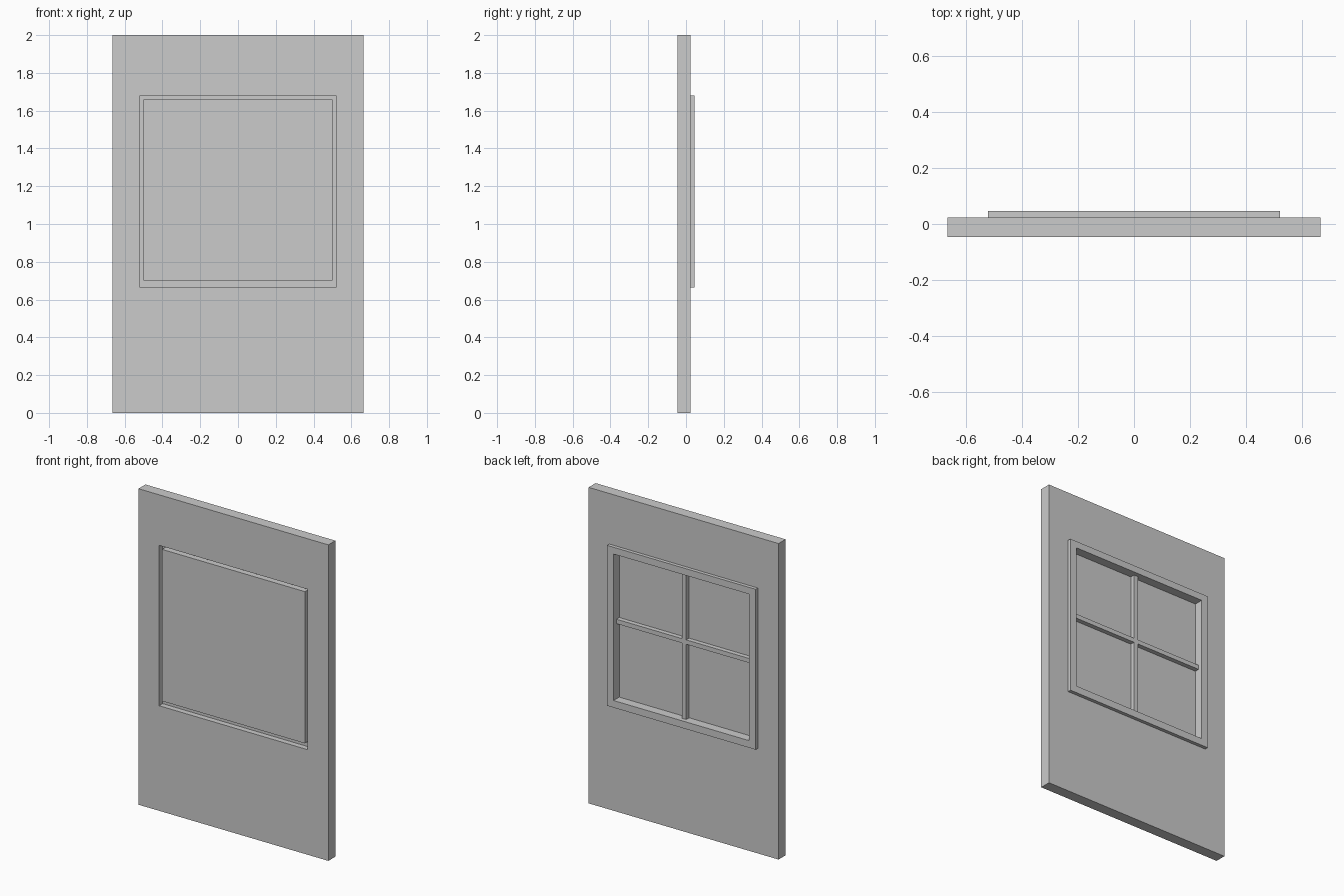
import bpy, bmesh

if "Cube" in bpy.data.objects:
    bpy.data.objects.remove(bpy.data.objects["Cube"])


def finish(name, bm):
    bmesh.ops.recalc_face_normals(bm, faces=bm.faces)
    me = bpy.data.meshes.new(name)
    bm.to_mesh(me)
    bm.free()
    ob = bpy.data.objects.new(name, me)
    bpy.context.collection.objects.link(ob)
    return ob


def loop(bm, rect, y):
    x0, x1, z0, z1 = rect
    return [bm.verts.new((x, y, z)) for x, z in ((x0, z0), (x1, z0), (x1, z1), (x0, z1))]


def ring(name, outer, inner, y0, y1):
    """Rectangular slab with a rectangular through opening."""
    bm = bmesh.new()
    loops = [loop(bm, outer, y0), loop(bm, outer, y1), loop(bm, inner, y1), loop(bm, inner, y0)]
    for a, b in zip(loops, loops[1:] + loops[:1]):
        for i in range(4):
            j = (i + 1) % 4
            bm.faces.new((a[i], a[j], b[j], b[i]))
    return finish(name, bm)


def box(name, rect, y0, y1):
    bm = bmesh.new()
    a, b = loop(bm, rect, y0), loop(bm, rect, y1)
    bm.faces.new(a)
    bm.faces.new(b)
    for i in range(4):
        j = (i + 1) % 4
        bm.faces.new((a[i], a[j], b[j], b[i]))
    return finish(name, bm)


FRONT, BACK, FRAME_BACK, PANE_BACK, BAR_BACK = -0.046, 0.024, 0.046, -0.011, 0.018
window = (-0.52, 0.52, 0.665, 1.68)
opening = (-0.475, 0.475, 0.71, 1.637)

# Wall panel with the window hole
ring("wall_panel", (-0.665, 0.665, 0, 2), window, FRONT, BACK)

# Frame standing proud of the back; its front is the bottom of the groove round the pane
ring("window_frame", window, opening, PANE_BACK, FRAME_BACK)

# Pane flush with the wall front
box("window_pane", (-0.50, 0.50, 0.70, 1.66), FRONT, PANE_BACK)

# Crossing glazing bars
box("vertical_bar", (-0.014, 0.014, opening[2], opening[3]), PANE_BACK, BAR_BACK)
for side, x0, x1 in (("left", -0.475, -0.014), ("right", 0.014, 0.475)):
    box("horizontal_bar_" + side, (x0, x1, 1.186, 1.214), PANE_BACK, BAR_BACK)
